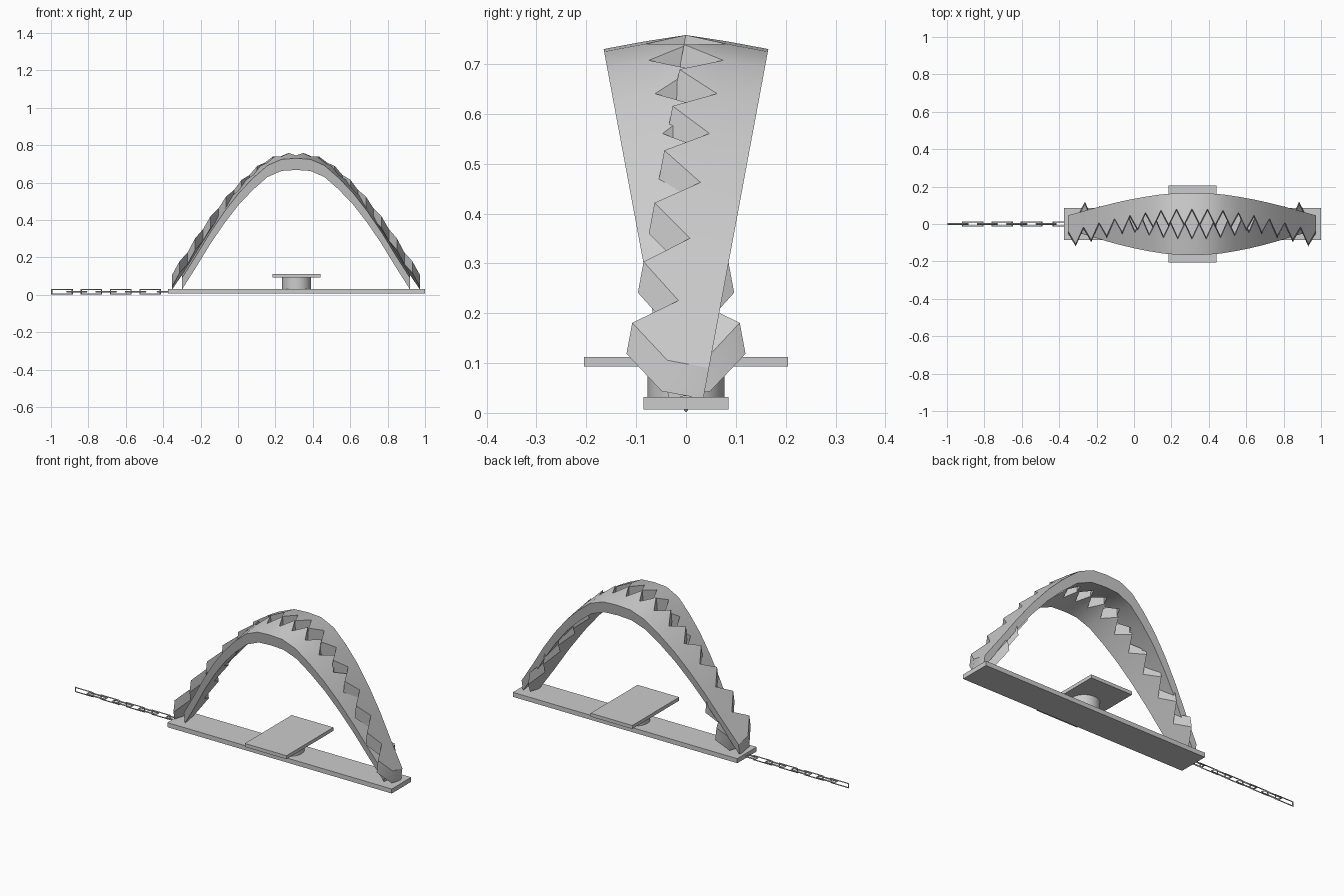
import bpy, bmesh
from math import pi, atan, sin, cos

if "Cube" in bpy.data.objects:
    bpy.data.objects.remove(bpy.data.objects["Cube"])

CX = 0.31                       # middle of the trap along x
LEAN = atan(0.186)              # outward lean of each jaw


def box(name, x0, x1, y, z0, z1):
    bpy.ops.mesh.primitive_cube_add(size=1, location=((x0 + x1) / 2, 0, (z0 + z1) / 2))
    ob = bpy.context.object
    ob.name = name
    ob.scale = (x1 - x0, 2 * y, z1 - z0)
    return ob


# base bar, post and trigger plate
box("base_bar", -0.373, 1.0, 0.085, 0.007, 0.032)
box("trigger_plate", 0.185, 0.44, 0.205, 0.093, 0.112)
bpy.ops.mesh.primitive_cylinder_add(vertices=32, radius=0.077, depth=0.065,
                                    location=(0.313, 0, 0.062))
bpy.context.object.name = "trigger_post"
bpy.ops.object.shade_smooth_by_angle()

# jaw arch heights from the crown to the foot, one per tooth edge
HALF = [0.73, 0.725, 0.692, 0.625, 0.545, 0.447, 0.335, 0.21, 0.09]
ARCH = HALF[:0:-1] + HALF
PITCH, THICK, BAND, REACH = 0.0829, 0.062, 0.085, 0.168


def jaw(name, side, stretch):
    """Leaning arched band whose inner edge carries a row of flat teeth."""
    bm = bmesh.new()

    def vert(i, z, w):
        y = 0.035 + 0.186 * (z - 0.03) - w * cos(LEAN)
        return bm.verts.new((CX + (i - 8) * PITCH * stretch, side * y, z + w * sin(LEAN)))

    rows = [[vert(i, z, 0), vert(i, z, BAND), vert(i, z - THICK, BAND), vert(i, z - THICK, 0)]
            for i, z in enumerate(ARCH)]
    bm.faces.new(rows[0])
    bm.faces.new(rows[-1][::-1])
    for i, (a, b) in enumerate(zip(rows, rows[1:])):
        for j, k in ((0, 1), (2, 3), (3, 0)):
            bm.faces.new((a[j], a[k], b[k], b[j]))
        # tooth
        z = (ARCH[i] + ARCH[i + 1]) / 2
        t, u = vert(i + 0.5, z, REACH), vert(i + 0.5, z - THICK, REACH)
        bm.faces.new((a[1], t, b[1]))
        bm.faces.new((a[2], b[2], u))
        bm.faces.new((a[1], a[2], u, t))
        bm.faces.new((t, u, b[2], b[1]))
    bmesh.ops.recalc_face_normals(bm, faces=bm.faces)
    me = bpy.data.meshes.new(name)
    bm.to_mesh(me)
    bm.free()
    ob = bpy.data.objects.new(name, me)
    bpy.context.collection.objects.link(ob)
    bpy.context.view_layer.objects.active = ob
    bpy.ops.object.select_all(action='DESELECT')
    ob.select_set(True)
    bpy.ops.object.shade_smooth_by_angle(angle=pi / 6)


jaw("back_jaw", 1, 1.0)
jaw("front_jaw", -1, 0.92)


# chain of rectangular links, turned alternately upright and flat
def link(name, x, half_len, upright):
    cu = bpy.data.curves.new(name, 'CURVE')
    cu.dimensions = '3D'
    cu.bevel_depth = 0.0045
    cu.bevel_resolution = 0
    sp = cu.splines.new('POLY')
    sp.points.add(3)
    h, w = half_len - 0.0045, 0.0115
    for p, (a, b) in zip(sp.points, ((-h, -w), (h, -w), (h, w), (-h, w))):
        p.co = (a, 0 if upright else b, b if upright else 0, 1)
    sp.use_cyclic_u = True
    ob = bpy.data.objects.new(name, cu)
    ob.location = (x, 0, 0.0165)
    bpy.context.collection.objects.link(ob)


for n in range(4):
    link(f"chain_link_upright_{n}", -0.941 + 0.157 * n, 0.059, True)
    link(f"chain_link_flat_{n}", -0.862 + 0.157 * n, 0.045 if n == 3 else 0.059, False)
